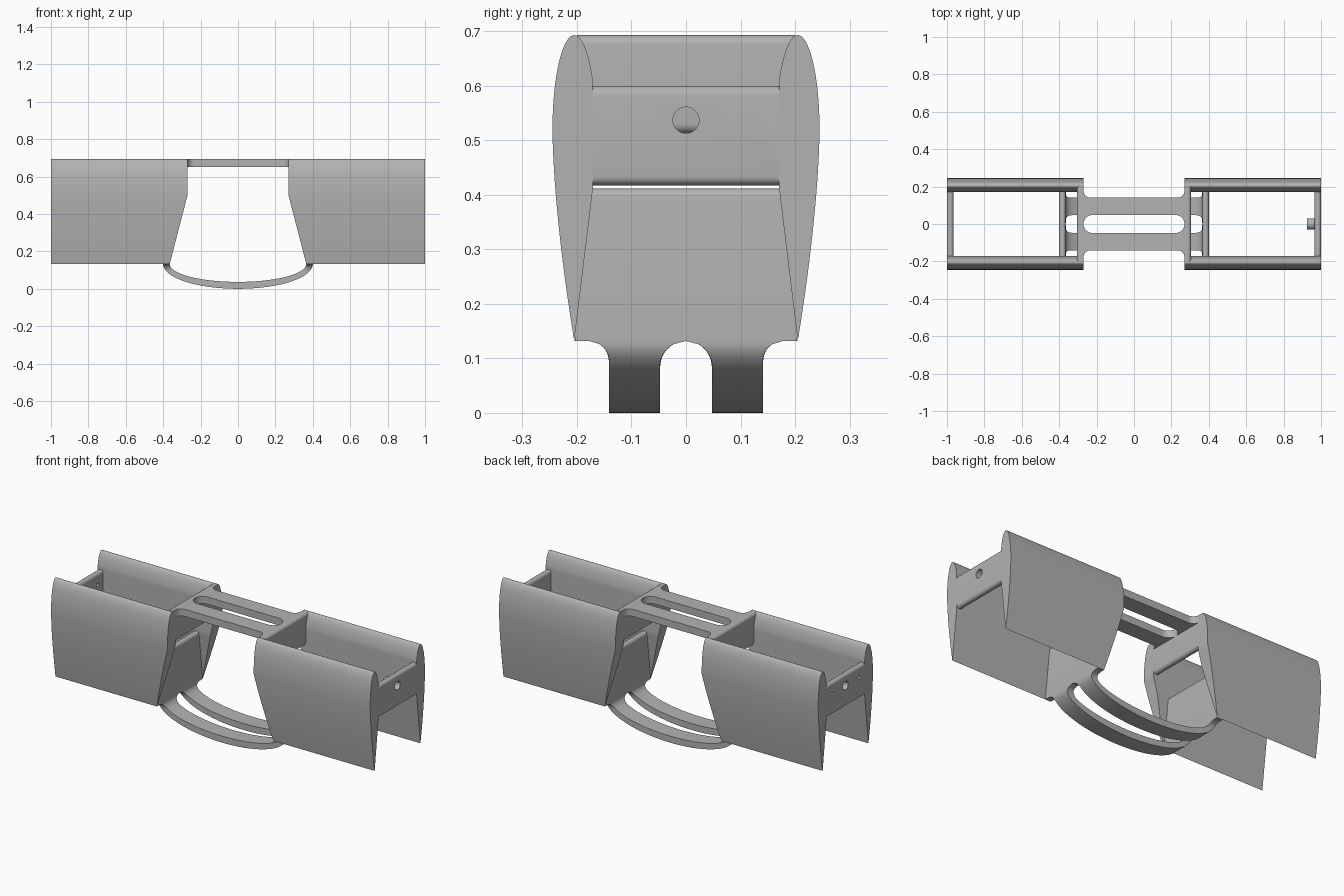
import bpy
import bmesh
from math import sin, cos, pi, sqrt, radians

if "Cube" in bpy.data.objects:
    bpy.data.objects.remove(bpy.data.objects["Cube"])

grey = bpy.data.materials.new("plain grey")
grey.use_nodes = True
grey.diffuse_color = (0.45, 0.45, 0.45, 1)
grey.node_tree.nodes["Principled BSDF"].inputs["Base Color"].default_value = (0.45, 0.45, 0.45, 1)


def finish(name, bm):
    bmesh.ops.remove_doubles(bm, verts=bm.verts, dist=1e-5)
    bmesh.ops.recalc_face_normals(bm, faces=bm.faces)
    mesh = bpy.data.meshes.new(name)
    bm.to_mesh(mesh)
    bm.free()
    mesh.materials.append(grey)
    ob = bpy.data.objects.new(name, mesh)
    bpy.context.collection.objects.link(ob)
    return ob


def smooth(ob):
    bpy.ops.object.select_all(action='DESELECT')
    ob.select_set(True)
    bpy.context.view_layer.objects.active = ob
    bpy.ops.object.shade_smooth_by_angle(angle=radians(32))


def loft(name, sections):
    """Skin a row of equal closed sections and cap both ends."""
    bm = bmesh.new()
    rings = [[bm.verts.new(p) for p in s] for s in sections]
    n = len(rings[0])
    for a, b in zip(rings, rings[1:]):
        for i in range(n):
            j = (i + 1) % n
            bm.faces.new((a[i], a[j], b[j], b[i]))
    bm.faces.new(rings[0])
    bm.faces.new(rings[-1])
    return finish(name, bm)


def wall(name, side, x0, x1, z0, z1, half, r_bottom, r_top):
    """Cross wall with rounded edges; r_* = (radius at x0, radius at x1)."""
    corners = [(x0, z0, 1, 1, r_bottom[0], pi), (x1, z0, -1, 1, r_bottom[1], 1.5 * pi),
               (x1, z1, -1, -1, r_top[1], 0), (x0, z1, 1, -1, r_top[0], 0.5 * pi)]
    prof = []
    for x, z, dx, dz, r, start in corners:
        for k in range(7 if r else 1):
            a = start + k * pi / 12
            prof.append((x + dx * r + r * cos(a), z + dz * r + r * sin(a)) if r else (x, z))
    return loft(name, [[(side * x, y, z) for x, z in prof] for y in (-half, half)])


def cylinder(name, x0, x1, y, z, r):
    ring = [2 * pi * k / 32 for k in range(32)]
    return loft(name, [[(x, y + r * cos(a), z + r * sin(a)) for a in ring] for x in (x0, x1)])


def cut(ob, cutter):
    mod = ob.modifiers.new("hole", 'BOOLEAN')
    mod.operation = 'DIFFERENCE'
    mod.solver = 'EXACT'
    mod.object = cutter
    bpy.context.view_layer.objects.active = ob
    bpy.ops.object.modifier_apply(modifier=mod.name)
    bpy.data.objects.remove(cutter)


# Side shells: foil section, flat on the inside, with a raked inner end
MID, BULGE, APEX, TIP, WIDE = 0.205, 0.04, 0.693, 0.132, 0.52


def shell_section(z, sx, sy):
    if z > WIDE:
        f = sqrt(max(0, 1 - ((z - WIDE) / (APEX - WIDE)) ** 2))
    else:
        f = 1 - ((WIDE - z) / (WIDE - TIP)) ** 1.6
    outer = MID + BULGE * f
    inner = max(MID - BULGE * f, 0.171)
    if z < 0.41:
        inner = 0.171 + (MID - 0.171) * (0.41 - z) / (0.41 - TIP)
    end = 0.27 + 0.095 * max(0, (0.5 - z) / (0.5 - TIP))
    return [(sx * x, sy * y, z) for x, y in ((end, inner), (end, outer), (1, outer), (1, inner))]


levels = [WIDE + (APEX - WIDE) * sin(pi / 2 * k / 24) for k in range(25)]
levels += [TIP + (WIDE - TIP) * k / 16 for k in range(16)] + [0.5, 0.41]
levels = sorted(set(levels))
for sx, end in ((1, "left"), (-1, "right")):
    for sy, face in ((1, "back"), (-1, "front")):
        smooth(loft(f"{end}_{face}_shell", [shell_section(z, sx, sy) for z in levels]))

# Cross walls joining the shells
R = 0.0172
for sx, side in ((1, "left"), (-1, "right")):
    smooth(wall(f"{side}_upper_wall", sx, 0.27, 0.305, 0.513, APEX, 0.2, (R, R), (0, R)))
    smooth(wall(f"{side}_lower_wall", sx, 0.365, 0.4, TIP, 0.412, 0.204, (0, 0), (R, R)))
    plate = wall(f"{side}_end_plate", sx, 0.965, 1, 0.417, 0.6, 0.18, (R, R), (R, R))
    holes = [(0, 0.024)] + ([(-0.12, 0.01), (0.12, 0.01)] if sx < 0 else [])
    for y, r in holes:
        cut(plate, cylinder("hole_cutter", sx * 0.9, sx * 1.1, y, 0.537, r))
    smooth(plate)

# Collar behind the left end hole
collar = cylinder("left_collar", 0.925, 0.97, 0, 0.537, 0.03)
cut(collar, cylinder("collar_cutter", 0.9, 1.1, 0, 0.537, 0.024))
smooth(collar)


# Straps: two bands each, flared outside and joined by a round slot end
def band_edges(s):
    """Inner and outer y of a band at distance s from its root."""
    rs, rf = 0.048, 0.037
    inner = sqrt(max(0, rs ** 2 - max(0, rs - s) ** 2))
    outer = 0.141 + rf - sqrt(max(0, rf ** 2 - max(0, rf - s) ** 2))
    return inner, outer


def strap_section(low, high, s_low, s_high, sy):
    (i0, o0), (i1, o1) = band_edges(s_low), band_edges(s_high)
    return [(low[0], sy * i0, low[1]), (low[0], sy * o0, low[1]),
            (high[0], sy * o1, high[1]), (high[0], sy * i1, high[1])]


for sy, face in ((1, "back"), (-1, "front")):
    # Flat bridge on top, with stations packed towards the roots
    top, bottom = [], []
    steps = [0.05 * (1 - cos(pi / 2 * k / 14)) for k in range(15)]
    for x in [-0.27 + s for s in steps] + [0.27 - s for s in reversed(steps)]:
        s = 0.27 - abs(x)
        top.append(strap_section((x, 0.652), (x, APEX), s, s, sy))
    smooth(loft(f"{face}_bridge", top))
    # Bowed strap below
    for k in range(65):
        a = pi * k / 64
        low = (-0.4 * cos(a), TIP - TIP * sin(a))
        high = (-0.365 * cos(a), TIP - 0.095 * sin(a))
        bottom.append(strap_section(low, high, TIP - low[1], TIP - high[1], sy))
    smooth(loft(f"{face}_lower_strap", bottom))
